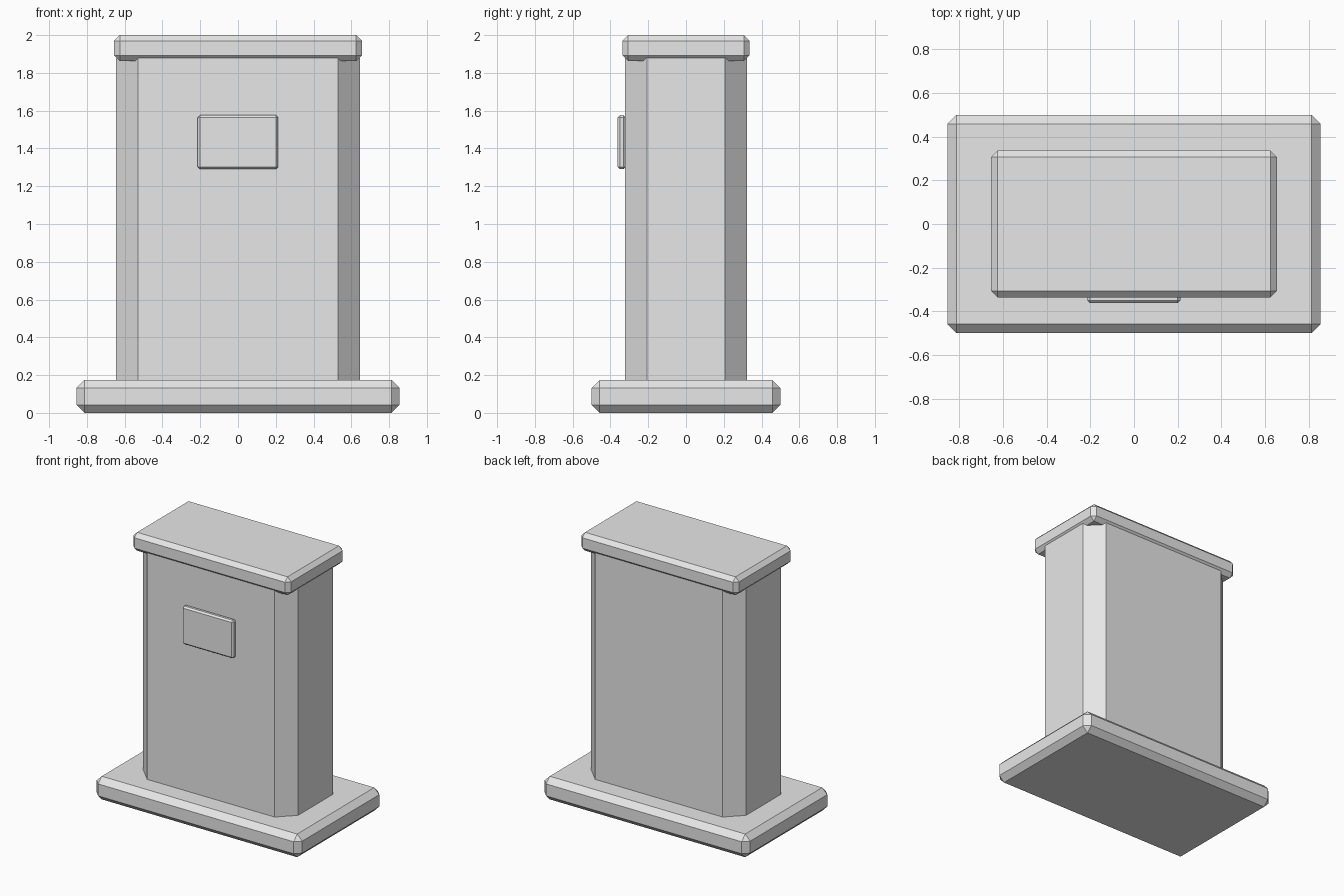
import bpy
import bmesh
from mathutils import Matrix, Vector

cube = bpy.data.objects.get("Cube")
if cube:
    bpy.data.objects.remove(cube, do_unlink=True)

# Single plain grey finish
grey = bpy.data.materials.new("light_grey")
grey.use_nodes = True
grey.diffuse_color = (0.8, 0.8, 0.8, 1)
grey.node_tree.nodes["Principled BSDF"].inputs["Base Color"].default_value = (0.8, 0.8, 0.8, 1)


def chamfered_box(name, low, high, chamfer, upright_only=False):
    """Flat-shaded box with one-segment chamfers on all or only upright edges."""
    low, high = Vector(low), Vector(high)
    size = high - low
    bm = bmesh.new()
    bmesh.ops.create_cube(bm, size=1, matrix=Matrix.Diagonal((*size, 1)))
    edges = [e for e in bm.edges
             if not upright_only or abs(e.verts[0].co.z - e.verts[1].co.z) > size.z / 2]
    bmesh.ops.bevel(bm, geom=edges, offset=chamfer, offset_type='OFFSET',
                    segments=1, profile=0.5, affect='EDGES')
    mesh = bpy.data.meshes.new(name)
    bm.to_mesh(mesh)
    bm.free()
    mesh.materials.append(grey)
    obj = bpy.data.objects.new(name, mesh)
    obj.location = (low + high) / 2
    bpy.context.collection.objects.link(obj)
    return obj


# Wide base slab
chamfered_box("base_slab", (-0.855, -0.5, 0), (0.855, 0.5, 0.174), 0.042)
# Main column with clipped upright corners
chamfered_box("column", (-0.645, -0.322, 0.15), (0.645, 0.322, 1.88), 0.115, upright_only=True)
# Top cap
chamfered_box("top_cap", (-0.656, -0.336, 1.862), (0.656, 0.336, 2), 0.03)
# Blank plaque on the front
chamfered_box("front_plaque", (-0.214, -0.362, 1.29), (0.212, -0.32, 1.576), 0.012)
